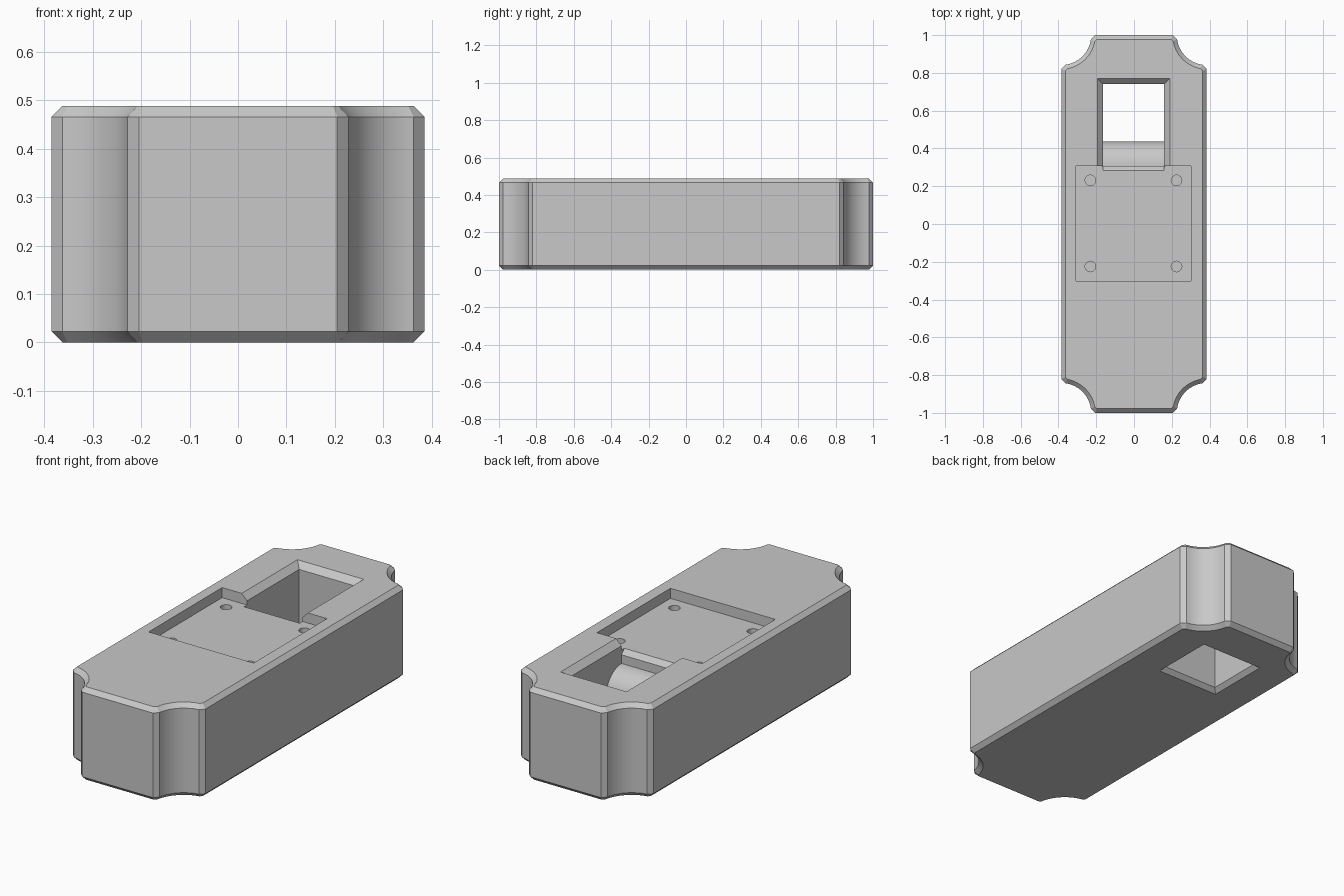
import bpy, bmesh, math
from mathutils import Vector

if "Cube" in bpy.data.objects:
    bpy.data.objects.remove(bpy.data.objects["Cube"], do_unlink=True)

HX, HY, H, C = 0.385, 1.0, 0.488, 0.022   # half width, half length, height, chamfer

grey = bpy.data.materials.new("plain_grey")
grey.use_nodes = True
colour = (0.58, 0.58, 0.58, 1)
grey.diffuse_color = colour
grey.node_tree.nodes["Principled BSDF"].inputs["Base Color"].default_value = colour


def finish(name, bm):
    bmesh.ops.recalc_face_normals(bm, faces=bm.faces)
    mesh = bpy.data.meshes.new(name)
    bm.to_mesh(mesh)
    bm.free()
    mesh.materials.append(grey)
    ob = bpy.data.objects.new(name, mesh)
    bpy.context.scene.collection.objects.link(ob)
    return ob


def prism(points, offset):
    """Close a 3D outline and extrude it along offset."""
    bm = bmesh.new()
    face = bm.faces.new([bm.verts.new(p) for p in points])
    new = bmesh.ops.extrude_face_region(bm, geom=[face])["geom"]
    verts = [v for v in new if isinstance(v, bmesh.types.BMVert)]
    bmesh.ops.translate(bm, vec=Vector(offset), verts=verts)
    return bm


def frustum(name, low, high, z0, z1):
    """Solid between two rectangles given as x0, x1, y0, y1."""
    bm = bmesh.new()
    for (x0, x1, y0, y1), z in ((low, z0), (high, z1)):
        for x, y in ((x0, y0), (x1, y0), (x1, y1), (x0, y1)):
            bm.verts.new((x, y, z))
    bmesh.ops.convex_hull(bm, input=bm.verts)
    return finish(name, bm)


def grow(rect, amount, front=None):
    x0, x1, y0, y1 = rect
    return (x0 - amount, x1 + amount,
            y0 - amount if front is None else front, y1 + amount)


# Body: block with concave corners, chamfered all round
quarter = [(HX, HY - 0.18)]
start = math.atan2(HY - C - HY, 0.228 - HX) + math.tau
end = math.atan2(-0.157, -C) + math.tau
radius = math.hypot(C, 0.157)
for i in range(15):
    a = end + (start - end) * i / 14
    quarter.append((HX + radius * math.cos(a), HY + radius * math.sin(a)))
quarter.append((0.205, HY))
half = quarter + [(-x, y) for x, y in reversed(quarter)]
outline = half + [(x, -y) for x, y in reversed(half)]
bm = prism([(x, y, 0) for x, y in outline], (0, 0, H))
rims = [e for e in bm.edges if abs(e.verts[0].co.z - e.verts[1].co.z) < 1e-5]
bmesh.ops.recalc_face_normals(bm, faces=bm.faces)
bmesh.ops.bevel(bm, geom=rims, offset=C, offset_type='OFFSET', segments=1,
                affect='EDGES', clamp_overlap=False)
body = finish("body", bm)

# Shaft: side profile with a rounded ramp, open at top and bottom
X0, X1, BACK, RAMP = -0.163, 0.159, 0.74, 0.4376
FLOOR = 0.435
r = RAMP - 0.308
profile = [(BACK, -0.1), (BACK, 0.6), (0.284, 0.6), (0.284, FLOOR),
           (0.308, FLOOR - 0.025)]
for i in range(17):
    a = math.pi / 2 * (1 - i / 16)
    profile.append((0.308 + r * math.cos(a), 0.235 + r * math.sin(a)))
profile.append((RAMP, -0.1))
shaft = finish("shaft_cutter",
               prism([(X0, y, z) for y, z in profile], (X1 - X0, 0, 0)))

# Chamfers round the shaft mouths
mouth = (X0, X1, RAMP, BACK)
T = 0.031
cutters = [
    shaft,
    frustum("top_chamfer_cutter", grow(mouth, 0, 0.306),
            grow(mouth, 2 * T, 0.306), H - T, H + T),
    frustum("bottom_chamfer_cutter", grow(mouth, 2 * C), mouth, -C, C),
]

# Shallow square pocket with four screw holes
CX, CY, P = -0.003, 0.003, 0.305
square = (CX - P, CX + P, CY - P, CY + P)
cutters.append(frustum("pocket_cutter", square, square, FLOOR, H + 0.1))
for sx in (-1, 1):
    for sy in (-1, 1):
        ring = [(CX + sx * 0.228 + 0.028 * math.cos(math.tau * i / 24),
                 CY + sy * 0.228 + 0.028 * math.sin(math.tau * i / 24),
                 FLOOR - 0.1) for i in range(24)]
        cutters.append(finish("screw_hole_cutter", prism(ring, (0, 0, 0.13))))

# Cut everything, then drop the cutters
bpy.context.view_layer.objects.active = body
body.select_set(True)
for cutter in cutters:
    mod = body.modifiers.new("cut", 'BOOLEAN')
    mod.operation = 'DIFFERENCE'
    mod.solver = 'EXACT'
    mod.object = cutter
    bpy.ops.object.modifier_apply(modifier=mod.name)
    bpy.data.objects.remove(cutter, do_unlink=True)

bpy.ops.object.shade_smooth_by_angle(angle=math.radians(20))
